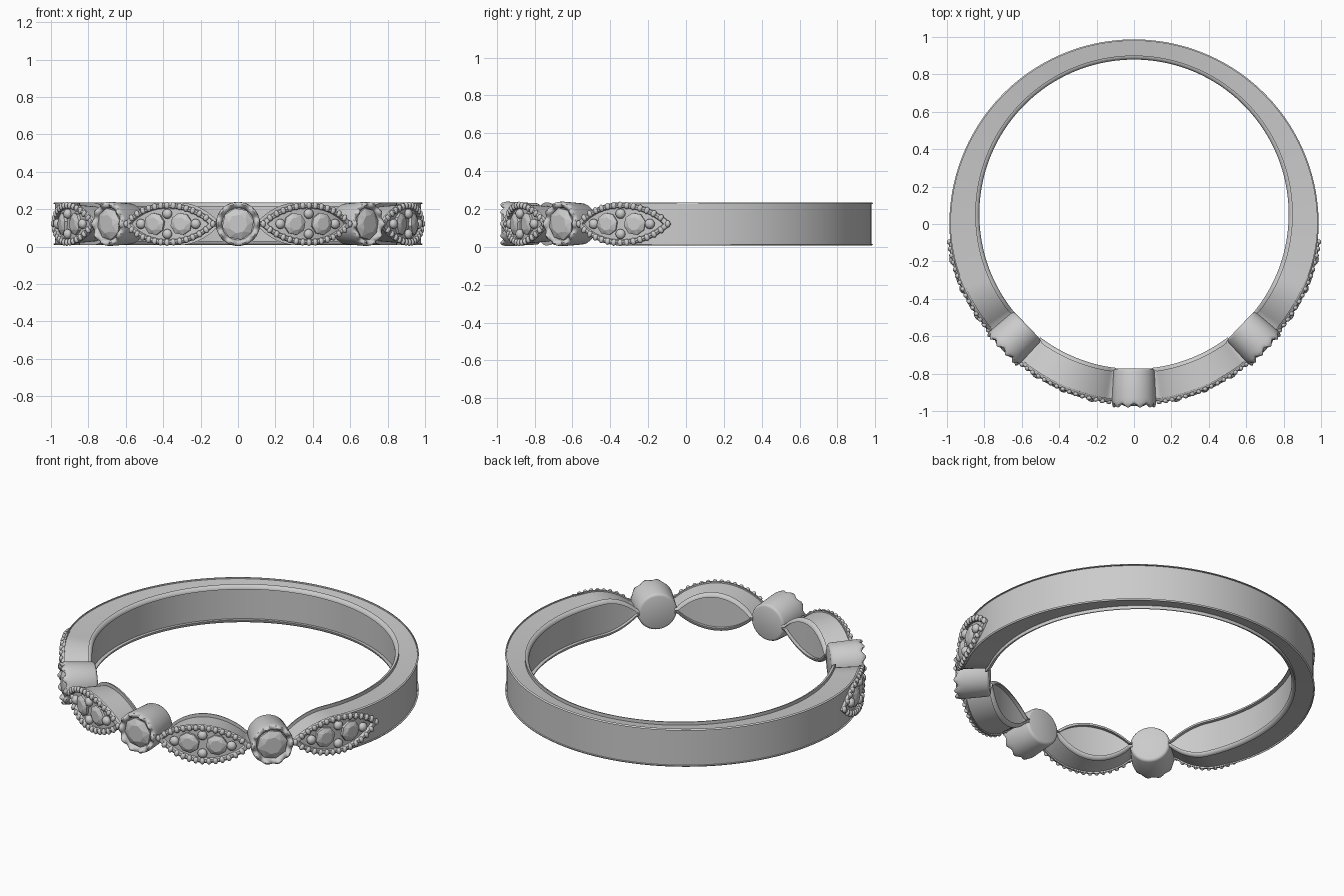
import bpy, bmesh, math
from mathutils import Matrix, Vector

if "Cube" in bpy.data.objects:
    bpy.data.objects.remove(bpy.data.objects["Cube"])

ZC, H = 0.121, 0.114           # mid height and half width of the band
HALF = math.radians(16.2)      # half span of a marquise section


def smooth(a, b, t):
    x = min(1, max(0, (t - a) / (b - a)))
    return x * x * (3 - 2 * x)


def inner(t):                  # finger hole is offset towards the back
    k = -0.052 * math.cos(t)
    return k + math.sqrt(k * k + 0.827 ** 2 - 0.052 ** 2)


def surf(t):                   # outer radius, angle t measured from the front
    return 0.953 + 0.034 * smooth(math.radians(45), math.radians(90), min(t % math.tau, -t % math.tau))


def lens(u):
    return max(0.0, 1 - u * u) ** 0.85


def point(t, z, r):
    return Vector((r * math.sin(t), -r * math.cos(t), ZC + z))


def frame(t, z, r):            # local x = around, y = up, z = outward
    c, s = math.cos(t), math.sin(t)
    p = point(t, z, r)
    return Matrix(((c, 0, s, p.x), (s, 0, -c, p.y), (0, 1, 0, p.z), (0, 0, 0, 1)))


def finish(bm, name, angle=40):
    bmesh.ops.recalc_face_normals(bm, faces=bm.faces)
    me = bpy.data.meshes.new(name)
    bm.to_mesh(me)
    bm.free()
    ob = bpy.data.objects.new(name, me)
    bpy.context.collection.objects.link(ob)
    if angle:
        bpy.ops.object.select_all(action='DESELECT')
        ob.select_set(True)
        bpy.context.view_layer.objects.active = ob
        bpy.ops.object.shade_smooth_by_angle(angle=math.radians(angle))
    return ob


def skin(bm, rings, caps=True, loop=False):
    vr = [[bm.verts.new(p) for p in ring] for ring in rings]
    n = len(vr[0])
    for a, b in zip(vr, vr[1:] + (vr[:1] if loop else [])):
        for i in range(n):
            j = (i + 1) % n
            bm.faces.new((a[i], a[j], b[j], b[i]))
    if caps and not loop:
        bm.faces.new(vr[0])
        bm.faces.new(vr[-1])


def section(t, h):             # rounded cross-section of the shank
    ri, ro = inner(t), surf(t)
    pts = []
    for r, sr, sz, c in ((ri, 1, -1, 0.022), (ro, -1, -1, 0.008), (ro, -1, 1, 0.008), (ri, 1, 1, 0.022)):
        c = min(c, h * 0.8)
        arc = [(c * (1 - math.sin(k * math.pi / 8)), c * (1 - math.cos(k * math.pi / 8))) for k in range(5)]
        if sr * sz > 0:
            arc.reverse()
        pts += [point(t, sz * (h - dz), r + sr * dr) for dr, dz in arc]
    return pts


def shank(name, t0, t1, n, height):
    bm = bmesh.new()
    ts = [t0 + (t1 - t0) * i / n for i in range(n + 1)]
    skin(bm, [section(t, max(0.014, height(t))) for t in ts])
    finish(bm, name, 50)


def bead(bm, t, z, r, size, turn=0):
    m = frame(t, z, r) @ Matrix.Rotation(turn, 4, 'Z') @ Matrix.Diagonal((*size, 1))
    bmesh.ops.create_uvsphere(bm, u_segments=12, v_segments=8, radius=1, matrix=m)


def gem(bm, t, z, r, rad, rise):
    m = frame(t, z, r)
    rings = []
    for q, h, off in ((rad, -0.015, 0), (rad, 0, 0), (rad * 0.58, rise, 0.5)):
        rings.append([m @ Vector((q * math.cos((k + off) * math.pi / 4 + 0.2),
                                  q * math.sin((k + off) * math.pi / 4 + 0.2), h)) for k in range(8)])
    skin(bm, rings)
    bmesh.ops.triangulate(bm, faces=[f for f in bm.faces if len(f.verts) == 4])


def marquise(name, tc):
    # raised almond rim with milgrain beads
    bm = bmesh.new()
    us = [-math.cos(math.pi * i / 32) for i in range(33)]
    loop = [(u, lens(u)) for u in us] + [(u, -lens(u)) for u in us[-2:0:-1]]
    rings = []
    for l, h, d in ((1, 0.113, -0.012), (0.985, 0.109, 0.006), (0.93, 0.1, 0.011),
                    (0.86, 0.088, 0.008), (0.83, 0.083, -0.012)):
        rings.append([point(tc + u * l * HALF, v * h, surf(tc + u * l * HALF) + d) for u, v in loop])
    skin(bm, rings, loop=True)
    n, L, hh = 14, HALF * 0.94, 0.099
    for k in range(n + 1):
        u = -1 + 2 * k / n
        t = tc + u * L
        for s in ((1,) if k in (0, n) else (1, -1)):
            slope = 0 if k in (0, n) else math.atan2(-s * 1.7 * u * hh, L * 0.96)
            bead(bm, t, s * hh * lens(u), surf(t) + 0.007, (0.014, 0.019, 0.013), slope)
    finish(bm, name + "_rim")
    # prong beads
    bm = bmesh.new()
    w = math.radians(9.6)
    for dt, z in ((0, 0.054), (0, -0.054), (w, 0), (-w, 0)):
        bead(bm, tc + dt, z, surf(tc + dt) + 0.003, (0.027, 0.027, 0.022))
    finish(bm, name + "_prongs")
    # pair of faceted stones
    bm = bmesh.new()
    for s in (-1, 1):
        t = tc + s * math.radians(4.7)
        gem(bm, t, 0, surf(t) + 0.004, 0.06, 0.013)
    finish(bm, name + "_stones", 0)


def bezel(name, t):
    # round cup with a scalloped rim
    bm = bmesh.new()
    m, r0, n = frame(t, 0, 0), inner(t) - 0.003, 80
    prof = [(0.094, r0, 0), (0.104, r0 + 0.004, 0), (0.109, r0 + 0.014, 0), (0.117, 0.93, 0),
            (0.118, 0.95, 0.003), (0.115, 0.966, 0.009), (0.106, 0.972, 0.010),
            (0.094, 0.966, 0.007), (0.088, 0.957, 0.002), (0.085, 0.944, 0)]
    rings = []
    for q, h, amp in prof:
        rings.append([m @ Vector((q * math.cos(a), q * math.sin(a), h + amp * math.cos(10 * a)))
                      for a in (math.tau * k / n for k in range(n))])
    skin(bm, rings)
    finish(bm, name, 50)
    bm = bmesh.new()
    gem(bm, t, 0, 0.957, 0.086, 0.017)
    finish(bm, name + "_stone", 0)


A1, A2, A3 = (math.radians(a) for a in (23.3, 46.3, 69.2))

# plain band, tapering like an almond where it meets the outer bezels
def band_height(t):
    d = min(t, math.tau - t)
    return H if d > A3 else H * lens((d - A3) / HALF)


shank("band", A3 - HALF, math.tau - A3 + HALF, 200, band_height)

# mirrored decorated sections
for side, s in (("right", 1), ("left", -1)):
    shank(side + "_marquise_body", s * A1 - HALF, s * A1 + HALF, 40,
          lambda t: H * lens((t - s * A1) / HALF))
    marquise(side + "_front_marquise", s * A1)
    marquise(side + "_side_marquise", s * A3)
    bezel(side + "_bezel", s * A2)
bezel("centre_bezel", 0)
